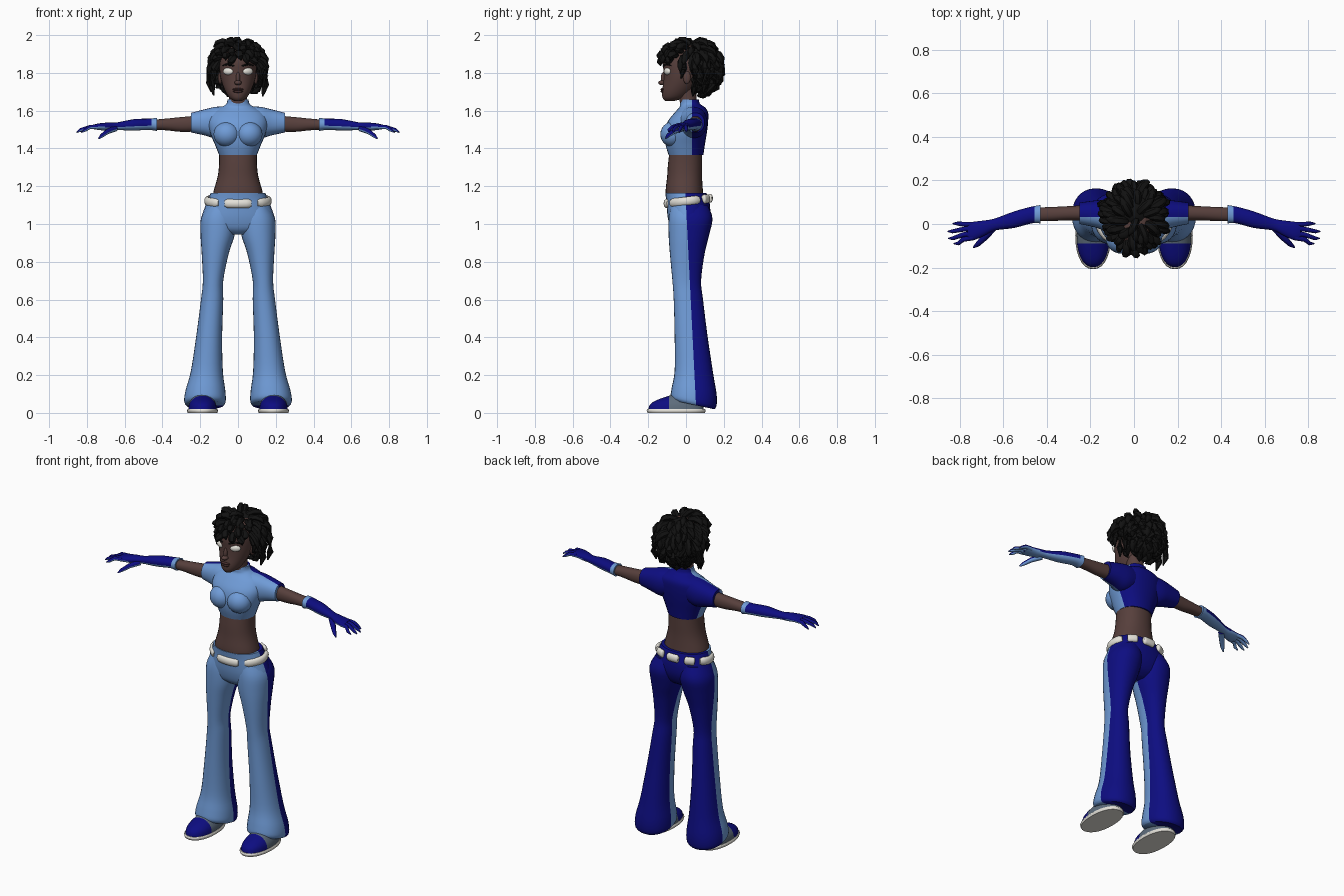
import bpy, bmesh, math, random
from math import sin, cos, pi, radians
from mathutils import Vector, Matrix

if "Cube" in bpy.data.objects:
    bpy.data.objects.remove(bpy.data.objects["Cube"], do_unlink=True)
random.seed(4)


def material(name, r, g, b):
    m = bpy.data.materials.new(name)
    m.use_nodes = True
    m.diffuse_color = (r, g, b, 1)
    bsdf = m.node_tree.nodes["Principled BSDF"]
    bsdf.inputs["Base Color"].default_value = (r, g, b, 1)
    bsdf.inputs["Roughness"].default_value = 0.8
    return m


SKIN = material("brown skin", .095, .05, .045)
LIP = material("dark lips", .06, .026, .026)
HAIR = material("black hair", .006, .006, .006)
LIGHT = material("light blue cloth", .16, .33, .68)
DARK = material("dark blue cloth", .004, .004, .22)
WHITE = material("off white", .78, .76, .7)
GREY = material("blue grey shoe", .11, .15, .2)


def smooth_rows(rows, n=4):
    """Catmull-Rom blend between key rows."""
    out = []
    for i in range(len(rows) - 1):
        a, b, c, d = (rows[max(0, min(len(rows) - 1, i + k))] for k in (-1, 0, 1, 2))
        for t in (k / n for k in range(n)):
            out.append([q + .5 * t * (r - p + t * (2*p - 5*q + 4*r - s + t * (3*(q - r) + s - p)))
                        for p, q, r, s in zip(a, b, c, d)])
    return out + [list(rows[-1])]


def skin_rings(bm, rings):
    loops = [[bm.verts.new(p) for p in ring] for ring in rings]
    for a, b in zip(loops, loops[1:]):
        for i in range(len(a)):
            j = (i + 1) % len(a)
            bm.faces.new((a[i], a[j], b[j], b[i]))
    bm.faces.new(loops[0])
    bm.faces.new(loops[-1])


def loft(bm, axis, rows, sides=28, power=2.2):
    """Rows are (position, a min, a max, b min, b max) along z or x."""
    rings = []
    for t, a0, a1, b0, b1 in smooth_rows(rows):
        ring = []
        for k in range(sides):
            c, s = cos(2 * pi * k / sides), sin(2 * pi * k / sides)
            a = (a0 + a1) / 2 + (a1 - a0) / 2 * math.copysign(abs(c) ** (2 / power), c)
            b = (b0 + b1) / 2 + (b1 - b0) / 2 * math.copysign(abs(s) ** (2 / power), s)
            ring.append((a, b, t) if axis == "z" else (t, a, b))
        rings.append(ring)
    skin_rings(bm, rings)


def centred(rows):
    return [(z, -w, w, y0, y1) for z, w, y0, y1 in rows]


def sweep(bm, points, sizes, sides=8):
    """Tube along points; sizes are (width, height) per point."""
    pts, rings = [Vector(p) for p in points], []
    for i, (p, (w, h)) in enumerate(zip(pts, sizes)):
        tan = (pts[min(i + 1, len(pts) - 1)] - pts[max(i - 1, 0)]).normalized()
        side = tan.cross((0, 0, 1))
        side = side.normalized() if side.length > .05 else Vector((1, 0, 0))
        up = side.cross(tan)
        rings.append([p + side * w * cos(2 * pi * k / sides) + up * h * sin(2 * pi * k / sides)
                      for k in range(sides)])
    skin_rings(bm, rings)


def ball(bm, centre, radii, turn=0):
    m = Matrix.Translation(centre) @ Matrix.Rotation(turn, 4, "Z") @ Matrix.Diagonal((*radii, 1))
    bmesh.ops.create_uvsphere(bm, u_segments=20, v_segments=12, radius=1, matrix=m)


def finish(name, bm, mats, cuts=(), rule=None, mirror=False):
    for co, no in cuts:
        bmesh.ops.bisect_plane(bm, geom=bm.verts[:] + bm.edges[:] + bm.faces[:],
                               plane_co=co, plane_no=no)
    bmesh.ops.recalc_face_normals(bm, faces=bm.faces[:])
    bm.normal_update()
    for f in bm.faces:
        f.smooth = True
        if rule:
            f.material_index = int(rule(f.calc_center_median(), f.normal))
    mesh = bpy.data.meshes.new(name)
    bm.to_mesh(mesh)
    bm.free()
    mesh.set_sharp_from_angle(angle=radians(55))
    for m in mats:
        mesh.materials.append(m)
    ob = bpy.data.objects.new(name, mesh)
    bpy.context.collection.objects.link(ob)
    if mirror:
        ob.modifiers.new("Mirror", "MIRROR").use_mirror_merge = False
    return ob


# Trousers: pelvis and flared legs, light in front and dark behind
seam = [((0, .055, 0), (0, 1, .05))]
behind = lambda c, n: c.y + .05 * c.z > .055
bm = bmesh.new()
loft(bm, "z", centred([(.945, .05, -.05, .06), (.975, .17, -.08, .1), (1.03, .192, -.096, .125),
                       (1.09, .175, -.102, .128), (1.13, .158, -.105, .12), (1.165, .145, -.11, .108)]))
finish("trouser_hips", bm, [LIGHT, DARK], seam, behind)

bm = bmesh.new()
loft(bm, "z", [(.045, .075, .275, -.07, .15), (.065, .065, .285, -.082, .162), (.12, .067, .278, -.075, .162),
               (.22, .08, .25, -.06, .143), (.4, .084, .222, -.06, .115), (.6, .078, .196, -.065, .09),
               (.7, .078, .186, -.072, .08), (.84, .05, .192, -.085, .098), (.94, .018, .198, -.092, .122),
               (1.03, .006, .196, -.092, .14), (1.1, .02, .16, -.08, .115)])
for v in bm.verts:
    v.co.z -= (v.co.y - .03) * .25 * max(0, 1 - v.co.z / .3)
finish("trouser_legs", bm, [LIGHT, DARK], seam, behind, True)

# Padded belt
bm = bmesh.new()
for start, end in ((-115, -65), (-52, 30), (42, 64), (77, 103), (116, 138), (150, 232)):
    n = 10
    pts, sizes = [], []
    for i in range(n + 1):
        a = radians(start + (end - start) * i / n)
        pts.append((.164 * cos(a), .012 + .116 * sin(a), 1.122 + .014 * sin(a)))
        k = .7 if i in (0, n) else 1
        sizes.append((.015 * k, .024 * k))
    sweep(bm, pts, sizes, 10)
finish("belt_pads", bm, [WHITE])

# Bare waist and neck
bm = bmesh.new()
loft(bm, "z", centred([(1.12, .135, -.1, .095), (1.17, .13, -.108, .09), (1.25, .108, -.1, .085),
                       (1.32, .1, -.095, .085), (1.4, .1, -.085, .085)]))
finish("midriff", bm, [SKIN])
bm = bmesh.new()
loft(bm, "z", centred([(1.6, .055, -.025, .065), (1.66, .048, -.035, .055), (1.74, .05, -.045, .055)]))
finish("neck", bm, [SKIN])

# Cropped top with bust, collar and short sleeves
side_seam = [((0, .033, 0), (0, 1, 0))]
rear = lambda c, n: c.y > .033
bm = bmesh.new()
loft(bm, "z", centred([(1.365, .1, -.092, .092), (1.42, .122, -.108, .1), (1.48, .147, -.112, .11),
                       (1.54, .158, -.098, .117), (1.59, .14, -.06, .117), (1.618, .09, -.035, .1),
                       (1.635, .062, -.032, .075), (1.658, .056, -.03, .068)]))
finish("crop_top", bm, [LIGHT, DARK], side_seam, rear)
bm = bmesh.new()
ball(bm, (.06, -.072, 1.475), (.07, .064, .066), .2)
finish("bust", bm, [LIGHT], mirror=True)
bm = bmesh.new()
loft(bm, "x", [(.06, -.035, .105, 1.47, 1.622), (.12, -.035, .112, 1.455, 1.62),
               (.18, -.015, .108, 1.47, 1.606), (.25, .0, .098, 1.485, 1.588)])
finish("sleeves", bm, [LIGHT, DARK], side_seam, rear, True)

# Arms
bm = bmesh.new()
loft(bm, "x", [(.2, .015, .088, 1.49, 1.575), (.3, .016, .082, 1.488, 1.566),
               (.38, .014, .078, 1.496, 1.558), (.47, .012, .075, 1.5, 1.55)])
finish("arms", bm, [SKIN], mirror=True)

# Long gloves: light cuff and underside, dark upper side
bm = bmesh.new()
loft(bm, "x", [(.43, .003, .087, 1.492, 1.562), (.47, .003, .08, 1.498, 1.558),
               (.55, -.018, .058, 1.495, 1.555), (.64, -.03, .025, 1.497, 1.538),
               (.69, -.055, .016, 1.494, 1.537), (.74, -.075, .01, 1.498, 1.532),
               (.765, -.068, .004, 1.502, 1.526)])
for y, tip_x, tip_y in ((-.063, .828, -.09), (-.042, .853, -.066), (-.02, .855, -.034), (-.002, .832, .002)):
    sweep(bm, [(.74, y, 1.515), (.785, y * .7 + tip_y * .3, 1.513), (tip_x - .02, tip_y, 1.498), (tip_x, tip_y, 1.485)],
          [(.012, .013), (.011, .011), (.009, .009), (.003, .003)])
sweep(bm, [(.65, -.02, 1.505), (.69, -.065, 1.49), (.72, -.095, 1.468), (.738, -.108, 1.452)],
      [(.018, .016), (.015, .014), (.011, .011), (.004, .004)])
finish("gloves", bm, [LIGHT, DARK], [((.457, 0, 0), (1, 0, 0))],
       lambda c, n: c.x > .457 and n.z > -.15, True)

# Shoes
bm = bmesh.new()
loft(bm, "z", [(.014, .112, .264, -.2, .095), (.045, .116, .26, -.19, .09),
               (.07, .128, .248, -.15, .085), (.1, .15, .228, -.06, .08)])
finish("shoes", bm, [GREY, DARK], [((0, -.09, 0), (0, 1, 0))], lambda c, n: c.y < -.09, True)
bm = bmesh.new()
loft(bm, "z", [(0, .11, .266, -.203, .1), (.012, .106, .27, -.208, .104), (.02, .11, .266, -.204, .1)])
finish("shoe_soles", bm, [WHITE], mirror=True)

# Head, nose and ears
bm = bmesh.new()
loft(bm, "z", centred([(1.652, .02, -.112, -.06), (1.668, .045, -.124, -.01), (1.7, .066, -.127, .03),
                       (1.75, .086, -.12, .07), (1.8, .097, -.118, .1), (1.86, .097, -.122, .12),
                       (1.91, .085, -.098, .12), (1.945, .05, -.045, .08)]), power=2)
ball(bm, (0, -.126, 1.748), (.019, .021, .013))
ball(bm, (0, -.12, 1.772), (.011, .013, .032))
for x in (-1, 1):
    ball(bm, (x * .094, .005, 1.775), (.012, .02, .034))
finish("head", bm, [SKIN])
bm = bmesh.new()
ball(bm, (0, -.122, 1.713), (.03, .013, .007))
ball(bm, (0, -.122, 1.702), (.026, .013, .008))
finish("lips", bm, [LIP])
bm = bmesh.new()
ball(bm, (.052, -.099, 1.808), (.03, .014, .019), .45)
finish("eyes", bm, [WHITE], mirror=True)
bm = bmesh.new()
sweep(bm, [(.02, -.12, 1.836), (.055, -.106, 1.847), (.083, -.078, 1.838)],
      [(.005, .004), (.006, .006), (.003, .002)])
finish("eyebrows", bm, [HAIR], mirror=True)

# Hair: scalp mass covered with chunky drooping locks
bm = bmesh.new()
ball(bm, (0, .06, 1.85), (.11, .108, .112))
ball(bm, (0, .085, 1.775), (.095, .075, .085))
centre, radii, count = Vector((0, .02, 1.83)), Vector((.113, .14, .125)), 170
for i in range(count):
    z = 1 - 2 * (i + .5) / count
    a = i * pi * (3 - 5 ** .5)
    n = Vector((cos(a) * (1 - z * z) ** .5, sin(a) * (1 - z * z) ** .5, z))
    if z < -.78 or (n.y < .12 and z < .36):
        continue
    base = centre + n * radii
    down = Vector((random.uniform(-.35, .35), random.uniform(-.2, .3), -1))
    t = (down - n * down.dot(n)).normalized()
    length = random.uniform(.035, .055) if n.y < -.3 else random.uniform(.06, .095)
    if z < -.4:
        length *= .75
    lift = random.uniform(.018, .036)
    r = random.uniform(.017, .022)
    pts = [base - n * .03] + [base + n * lift * sin(pi * s * .75) + t * length * s
                              for s in (.1, .45, .8, 1.1)]
    sweep(bm, pts, [(r * k, r * k) for k in (.7, .95, 1.05, .8, .15)], 6)
for x, y, low in ((-.128, .05, 1.68), (.13, .045, 1.675), (-.142, .09, 1.7), (.138, .1, 1.69),
                  (-.12, -.02, 1.76), (.118, -.015, 1.77)):
    sweep(bm, [(x * .8, y, 1.87), (x * 1.05, y, 1.82), (x * 1.08, y, low + .05), (x, y - .01, low)],
          [(.014, .014), (.021, .021), (.018, .018), (.004, .004)], 6)
for v in bm.verts:
    v.co.z = min(v.co.z, 2)
finish("hair_locks", bm, [HAIR])
